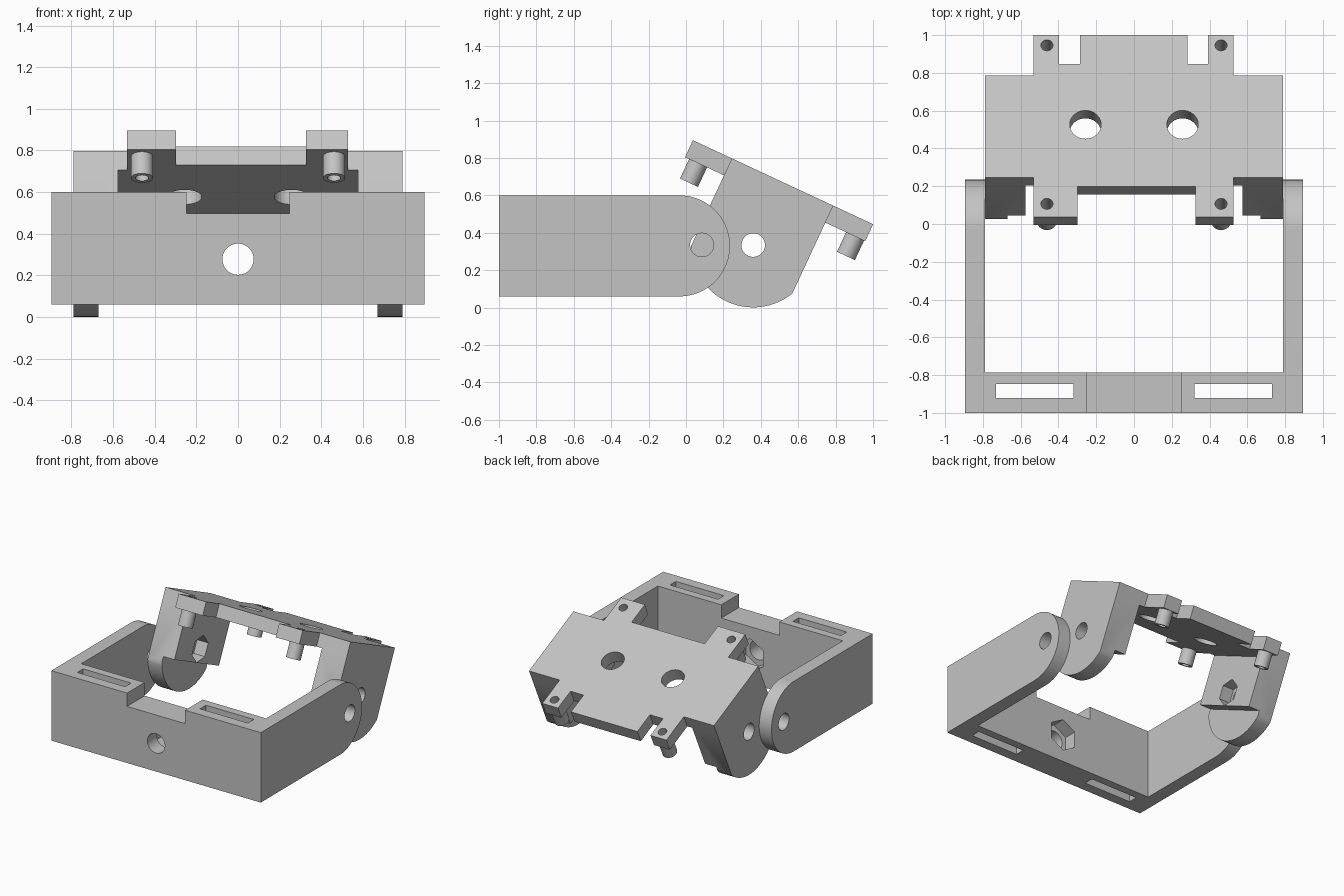
import bpy, bmesh
from math import acos, cos, sin, pi, radians
from mathutils import Matrix

if "Cube" in bpy.data.objects:
    bpy.data.objects.remove(bpy.data.objects["Cube"])

grey = bpy.data.materials.new("plain grey")
grey.use_nodes = True
grey.diffuse_color = (0.55, 0.55, 0.55, 1)
grey.node_tree.nodes["Principled BSDF"].inputs["Base Color"].default_value = (0.55, 0.55, 0.55, 1)


def arc(cx, cy, r, start, end, n):
    return [(cx + r * cos(start + (end - start) * i / n),
             cy + r * sin(start + (end - start) * i / n)) for i in range(n + 1)]


def circle(cx, cy, r, n=48):
    return arc(cx, cy, r, pi / 2, pi / 2 + 2 * pi, n)[:-1]


def rect(x0, y0, x1, y1):
    return [(x0, y0), (x1, y0), (x1, y1), (x0, y1)]


def prism(name, outline, axis, low, high):
    """Extrude a flat outline along one axis."""
    place = {"X": lambda p, q, d: (d, p, q),
             "Y": lambda p, q, d: (p, d, q),
             "Z": lambda p, q, d: (p, q, d)}[axis]
    bm = bmesh.new()
    ends = [[bm.verts.new(place(p, q, d)) for p, q in outline] for d in (low, high)]
    bm.faces.new(ends[0])
    bm.faces.new(ends[1])
    for i in range(len(outline)):
        j = (i + 1) % len(outline)
        bm.faces.new((ends[0][i], ends[0][j], ends[1][j], ends[1][i]))
    bmesh.ops.recalc_face_normals(bm, faces=bm.faces)
    mesh = bpy.data.meshes.new(name)
    bm.to_mesh(mesh)
    bm.free()
    mesh.materials.append(grey)
    obj = bpy.data.objects.new(name, mesh)
    bpy.context.scene.collection.objects.link(obj)
    return obj


def activate(obj):
    bpy.ops.object.select_all(action="DESELECT")
    obj.select_set(True)
    bpy.context.view_layer.objects.active = obj


def cut(obj, outline, axis, low, high):
    """Remove a prism from an object."""
    cutter = prism("cutter", outline, axis, low, high)
    cutter.hide_render = True
    activate(obj)
    mod = obj.modifiers.new("cut", "BOOLEAN")
    mod.operation = "DIFFERENCE"
    mod.solver = "EXACT"
    mod.object = cutter
    bpy.ops.object.modifier_apply(modifier=mod.name)
    bpy.data.objects.remove(cutter)


# Base frame: round-ended side arms joined by a front wall
side = [(-1, 0.06)] + arc(-0.035, 0.33, 0.27, -pi / 2, pi / 2, 40) + [(-1, 0.6)]
frame = prism("base_frame", side, "X", -0.895, 0.895)
cut(frame, rect(-0.79, -0.785, 0.79, 1), "Z", -1, 2)
cut(frame, rect(-0.248, 0.497, 0.248, 1), "Y", -2, -0.5)
cut(frame, circle(0.085, 0.335, 0.063), "X", -2, 2)
cut(frame, circle(0, 0.278, 0.075), "Y", -2, -0.5)
cut(frame, circle(0, 0.278, 0.125, 6), "Y", -0.885, -0.5)
for s in (-1, 1):
    cut(frame, rect(s * 0.525 - 0.205, -0.92, s * 0.525 + 0.205, -0.848), "Z", -1, 2)

# Tilting cradle, built flat with its top at zero height
NEAR, FAR, END, THICK = 0.23, 0.828, 1.063, 0.1
plate_outline = [
    (-0.79, NEAR), (-0.533, NEAR), (-0.533, 0), (-0.298, 0), (-0.298, 0.177),
    (0.326, 0.177), (0.326, 0), (0.528, 0), (0.528, NEAR), (0.79, NEAR),
    (0.79, FAR), (0.528, FAR), (0.528, END), (0.393, END), (0.393, 0.894),
    (0.282, 0.894), (0.282, END), (-0.285, END), (-0.285, 0.894),
    (-0.397, 0.894), (-0.397, END), (-0.533, END), (-0.533, FAR), (-0.79, FAR)]
plate = prism("cradle_plate", plate_outline, "Z", -THICK, 0)
cradle = [plate]
for s in (-1, 1):
    cut(plate, circle(s * 0.257, 0.54, 0.083), "Z", -1, 1)

# Hollow pegs below the four tabs
for s, side_name in ((-1, "right"), (1, "left")):
    for u, end_name in ((0.077, "front"), (1.003, "back")):
        peg = prism(f"{end_name}_{side_name}_peg", circle(s * 0.461, u, 0.053, 32), "Z", -0.215, -THICK)
        for part in (peg, plate):
            cut(part, circle(s * 0.461, u, 0.032, 32), "Z", -1, 1)
        cradle.append(peg)

# Rounded flanges with a thick upper block, pivot hole and nut pocket
mid, drop, radius = (NEAR + FAR) / 2, -0.372, 0.333
a = acos((FAR - NEAR) / 2 / radius)
flange_outline = [(NEAR, -THICK)] + arc(mid, drop, radius, pi + a, 2 * pi - a, 32) + [(FAR, -THICK)]
for s, side_name in ((-1, "right"), (1, "left")):
    flange = prism(f"{side_name}_flange", flange_outline, "X", s * 0.575, s * 0.79)
    cut(flange, rect(0, -1, 2, -0.472), "X", s * 0.4, s * 0.67)
    cut(flange, circle(mid, drop, 0.063), "X", s * 0.4, s * 1)
    cut(flange, circle(mid, drop, 0.099, 6), "X", s * 0.4, s * 0.67)
    cradle.append(flange)

# Tilt the cradle into place
tilt = Matrix.Translation((0, 0.037, 0.895)) @ Matrix.Rotation(radians(-25), 4, "X")
for obj in cradle:
    obj.data.transform(tilt)

for obj in [frame] + cradle:
    activate(obj)
    bpy.ops.object.shade_smooth_by_angle(angle=radians(30))
